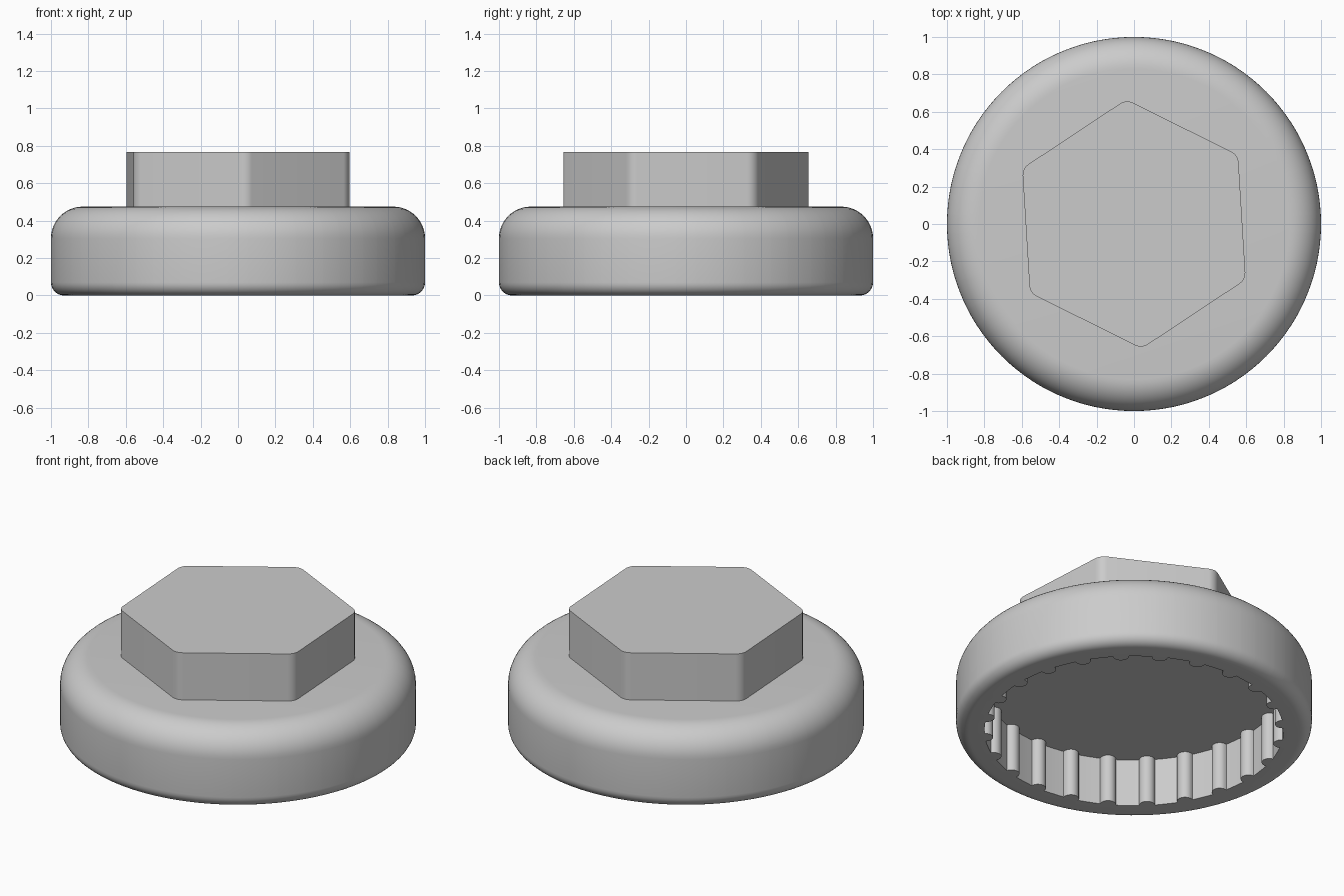
import bpy, bmesh
from math import sin, cos, pi, radians, atan2
from mathutils import Vector, Matrix

cube = bpy.data.objects.get("Cube")
if cube:
    bpy.data.objects.remove(cube, do_unlink=True)

# Material
grey = bpy.data.materials.new("light_grey")
grey.use_nodes = True
grey.diffuse_color = (0.6, 0.6, 0.6, 1)
grey.node_tree.nodes["Principled BSDF"].inputs["Base Color"].default_value = (0.6, 0.6, 0.6, 1)


def loft(name, rings):
    """Skin a stack of closed rings and cap both ends."""
    bm = bmesh.new()
    loops = [[bm.verts.new(p) for p in ring] for ring in rings]
    n = len(loops[0])
    for a, b in zip(loops, loops[1:]):
        for i in range(n):
            j = (i + 1) % n
            bm.faces.new((a[i], a[j], b[j], b[i]))
    bm.faces.new(loops[0])
    bm.faces.new(loops[-1])
    bmesh.ops.recalc_face_normals(bm, faces=bm.faces)
    mesh = bpy.data.meshes.new(name)
    bm.to_mesh(mesh)
    bm.free()
    mesh.materials.append(grey)
    obj = bpy.data.objects.new(name, mesh)
    bpy.context.collection.objects.link(obj)
    bpy.ops.object.select_all(action='DESELECT')
    obj.select_set(True)
    bpy.context.view_layer.objects.active = obj
    bpy.ops.object.shade_smooth_by_angle(angle=radians(32))
    return obj


def arc(cx, cy, r, start, end, steps):
    angles = [radians(start + (end - start) * i / steps) for i in range(steps + 1)]
    return [(cx + r * cos(a), cy + r * sin(a)) for a in angles]


# Ribbed cavity outline: one rib and the plain wall after it, repeated
RIBS, WALL, RIB = 24, 0.84, 0.045
pitch = 2 * pi / RIBS
unit = [Vector((x, y, 0)) for x, y in arc(WALL, 0, RIB, 270, 90, 8)]
rib_end = atan2(unit[-1].y, unit[-1].x)
gap = pitch - 2 * rib_end
for f in (1 / 3, 2 / 3):
    a = rib_end + gap * f
    unit.append(Vector((WALL * cos(a), WALL * sin(a), 0)))
outline = [Matrix.Rotation(k * pitch, 3, 'Z') @ p for k in range(RIBS) for p in unit]

# Round cap: rounded outer wall, flat rim, ribbed hollow underneath
TOP, CEILING = 0.475, 0.295
profile = arc(0.83, TOP - 0.17, 0.17, 90, 0, 12) + arc(0.93, 0.07, 0.07, 0, -90, 8)
rings = [[p.normalized() * r + Vector((0, 0, z)) for p in outline] for r, z in profile]
rings += [[p + Vector((0, 0, z)) for p in outline] for z in (0, CEILING)]
loft("round_cap", rings)

# Hexagonal head with rounded corners
APOTHEM, CORNER, TURN = 0.578, 0.07, 33.5
reach = (APOTHEM - CORNER) / cos(pi / 6)
hexagon = []
for k in range(6):
    d = TURN + 60 * k
    hexagon += arc(reach * cos(radians(d)), reach * sin(radians(d)), CORNER, d - 30, d + 30, 8)
loft("hex_head", [[(x, y, z) for x, y in hexagon] for z in (TOP - 0.02, 0.767)])
